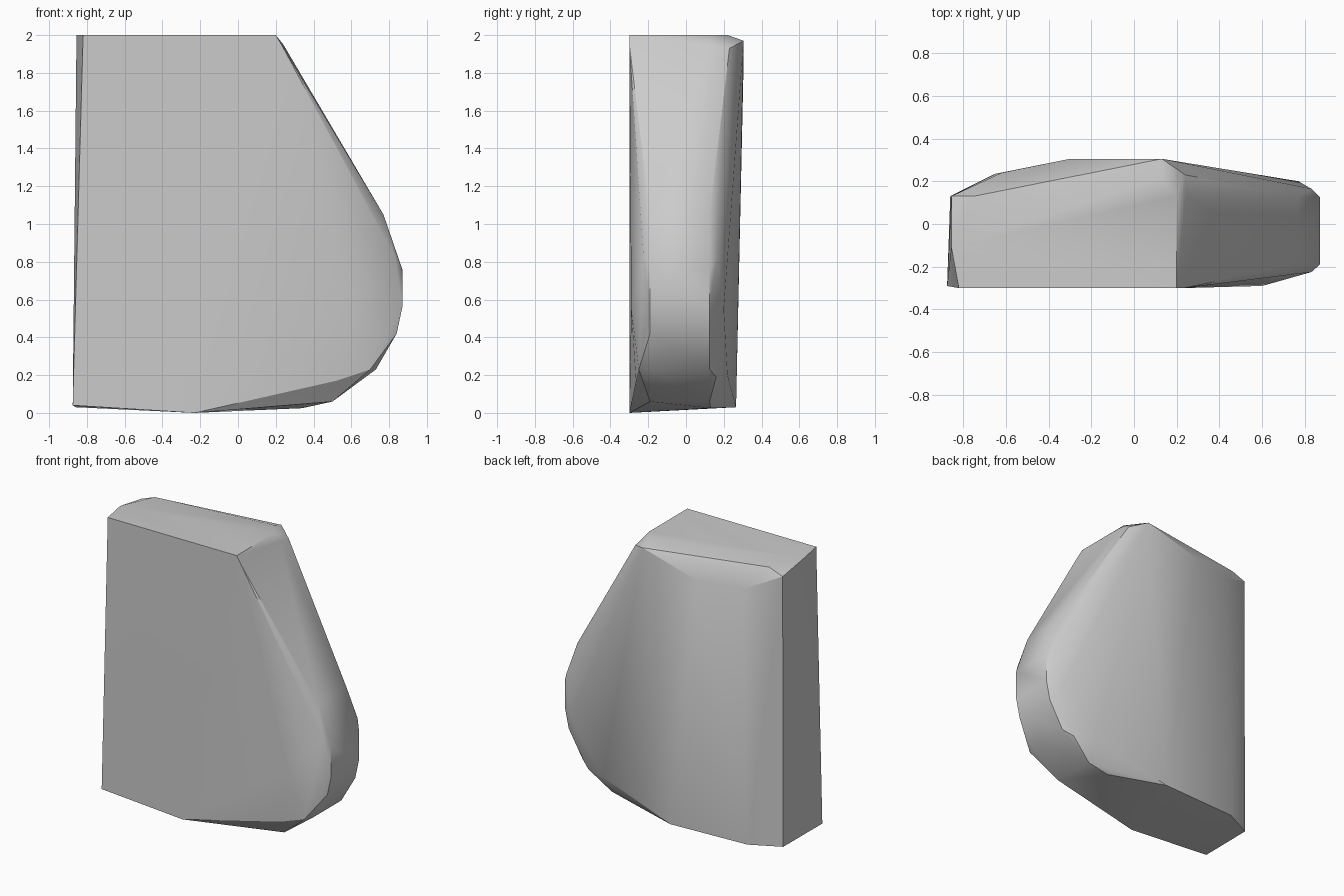
import bpy, bmesh, math

cube = bpy.data.objects.get("Cube")
if cube:
    bpy.data.objects.remove(cube, do_unlink=True)

stone = bpy.data.materials.new("stone grey")
stone.use_nodes = True
colour = (0.6, 0.6, 0.6, 1)
stone.diffuse_color = colour
stone.node_tree.nodes["Principled BSDF"].inputs["Base Color"].default_value = colour

# Flat front outline
front = [(-0.82, -0.30, 2), (0.20, -0.30, 2), (0.23, -0.30, 1.95), (-0.875, -0.29, 0.04),
         (-0.23, -0.30, 0), (0.60, -0.29, 0.55), (0.52, -0.265, 0.17)]
# Top edge and its chamfers
top = [(-0.855, -0.11, 2), (-0.75, 0.13, 2), (0.13, 0.22, 2), (0.20, 0.13, 2),
       (0.24, 0.13, 1.95), (0.24, 0.23, 1.93)]
# Gently curved back
back = [(0.13, 0.305, 1.97), (-0.30, 0.305, 1.85), (-0.62, 0.24, 1.85), (-0.855, 0.13, 1.96),
        (-0.86, 0.13, 0.03), (-0.65, 0.235, 0.03), (-0.06, 0.265, 0.03),
        (0.50, 0.22, 0.20), (0.77, 0.20, 0.55)]
# Rounded side: the same profile on the front and back rims
rim = [(0.77, 1.05), (0.87, 0.76), (0.87, 0.56), (0.84, 0.42), (0.73, 0.23), (0.50, 0.06)]
side = [(x, y, z) for x, z in rim for y in (-0.19, 0.125)]
side += [(0.83, -0.225, 0.83), (0.83, 0.165, 0.83), (0.70, -0.25, 0.23),
         (0.66, 0.16, 0.19), (0.34, 0.13, 0.025)]

# Wrap the outlines into one solid block
bm = bmesh.new()
for p in front + top + back + side:
    bm.verts.new(p)
bmesh.ops.convex_hull(bm, input=bm.verts[:])
bmesh.ops.delete(bm, geom=[v for v in bm.verts if not v.link_faces], context='VERTS')
bmesh.ops.recalc_face_normals(bm, faces=bm.faces[:])
mesh = bpy.data.meshes.new("stone_block")
bm.to_mesh(mesh)
bm.free()
mesh.materials.append(stone)

block = bpy.data.objects.new("stone_block", mesh)
bpy.context.collection.objects.link(block)
bpy.context.view_layer.objects.active = block
block.select_set(True)
bpy.ops.object.shade_smooth_by_angle(angle=math.radians(30))
